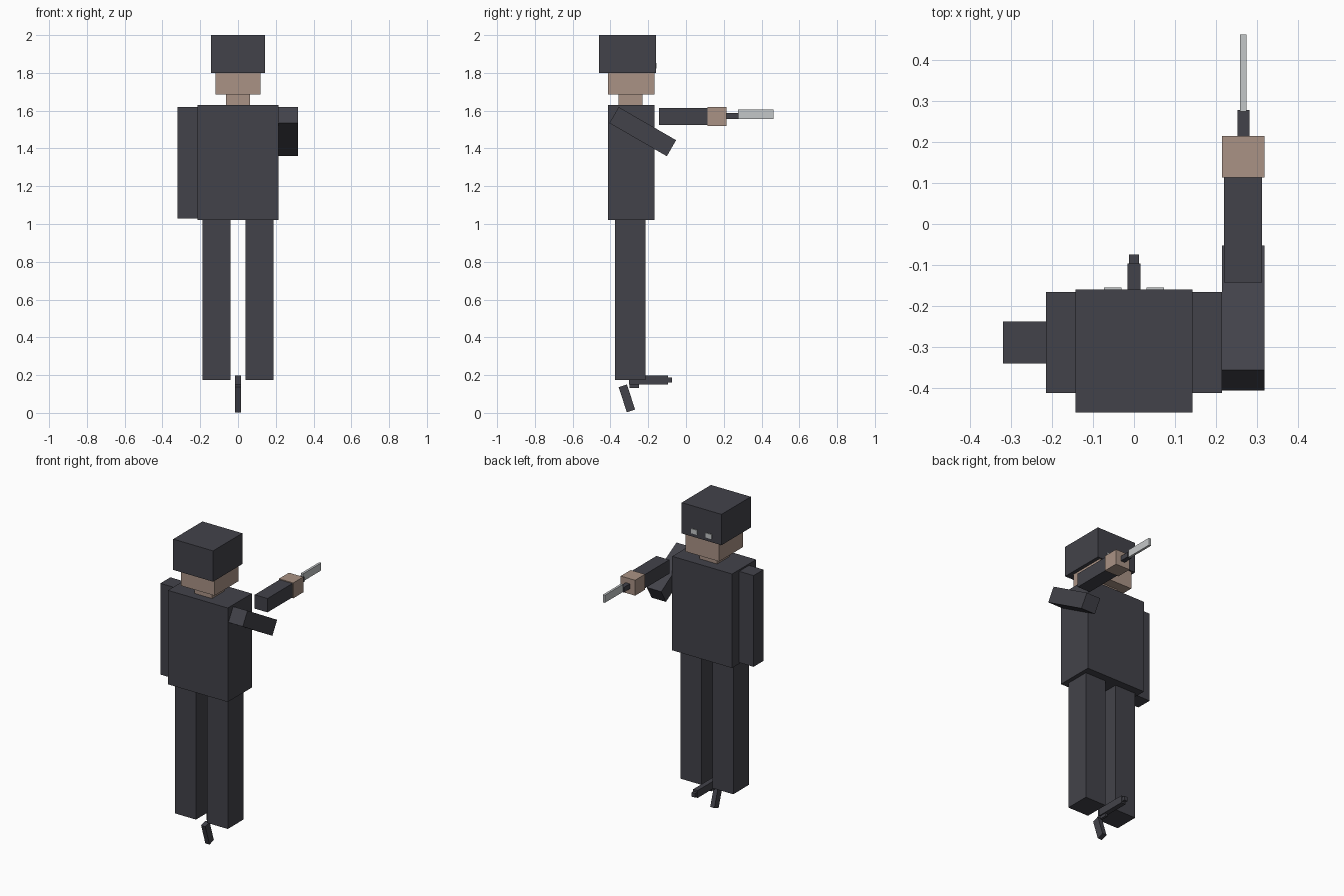
import bpy
import bmesh
import math
from mathutils import Matrix

if "Cube" in bpy.data.objects:
    bpy.data.objects.remove(bpy.data.objects["Cube"])


def material(name, rgb):
    m = bpy.data.materials.new(name)
    m.diffuse_color = (*rgb, 1.0)
    m.use_nodes = True
    m.node_tree.nodes["Principled BSDF"].inputs["Base Color"].default_value = m.diffuse_color
    return m


DARK = material("charcoal", (0.055, 0.055, 0.068))
SKIN = material("skin", (0.40, 0.29, 0.235))
STEEL = material("pale_steel", (0.55, 0.57, 0.58))


def box(name, x, y, z, mat, tilt=0.0):
    """Box from (min, max) ranges, tilted about its own centre around x."""
    size = [r[1] - r[0] for r in (x, y, z)]
    centre = [(r[0] + r[1]) / 2 for r in (x, y, z)]
    bm = bmesh.new()
    bmesh.ops.create_cube(bm, size=1, matrix=Matrix.Diagonal((*size, 1)))
    mesh = bpy.data.meshes.new(name)
    bm.to_mesh(mesh)
    bm.free()
    mesh.materials.append(mat)
    ob = bpy.data.objects.new(name, mesh)
    ob.location = centre
    ob.rotation_euler.x = math.radians(tilt)
    bpy.context.collection.objects.link(ob)
    return ob


def around(c, size):
    return (c - size / 2, c + size / 2)


# Head, hood and neck
box("hood", (-0.143, 0.143), (-0.46, -0.16), (1.80, 2.0), DARK)
box("face", (-0.12, 0.12), (-0.412, -0.168), (1.685, 1.80), SKIN)
box("neck", (-0.063, 0.063), (-0.357, -0.23), (1.63, 1.685), SKIN)

# Body and the hanging arm
box("torso", (-0.215, 0.215), (-0.412, -0.166), (1.02, 1.63), DARK)
box("hanging_arm", (-0.319, -0.215), (-0.34, -0.238), (1.028, 1.62), DARK)

# Legs and eyes, mirrored
for side, s in (("left", -1), ("right", 1)):
    box(side + "_leg", around(s * 0.114, 0.15), (-0.375, -0.215), (0.175, 1.02), DARK)
    box(side + "_eye", around(s * 0.052, 0.042), (-0.161, -0.155), (1.822, 1.852), STEEL)

# Raised arm holding a knife
box("upper_arm", (0.215, 0.318), around(-0.229, 0.351), around(1.489, 0.098), DARK, -30)
box("forearm", (0.22, 0.312), (-0.143, 0.113), (1.525, 1.615), DARK)
box("hand", (0.215, 0.318), (0.113, 0.215), (1.52, 1.62), SKIN)
box("knife_handle", (0.252, 0.282), (0.215, 0.278), (1.555, 1.587), DARK)
box("knife_blade", (0.259, 0.274), (0.274, 0.462), (1.556, 1.605), STEEL)

# Pistol between the feet
box("pistol_slide", (-0.016, 0.016), (-0.302, -0.096), (0.15, 0.198), DARK)
box("pistol_muzzle", (-0.012, 0.012), (-0.096, -0.074), (0.16, 0.187), DARK)
box("pistol_trigger", (-0.008, 0.008), (-0.30, -0.25), (0.132, 0.15), DARK)
box("pistol_grip", (-0.015, 0.015), around(-0.313, 0.046), around(0.077, 0.14), DARK, 18)
